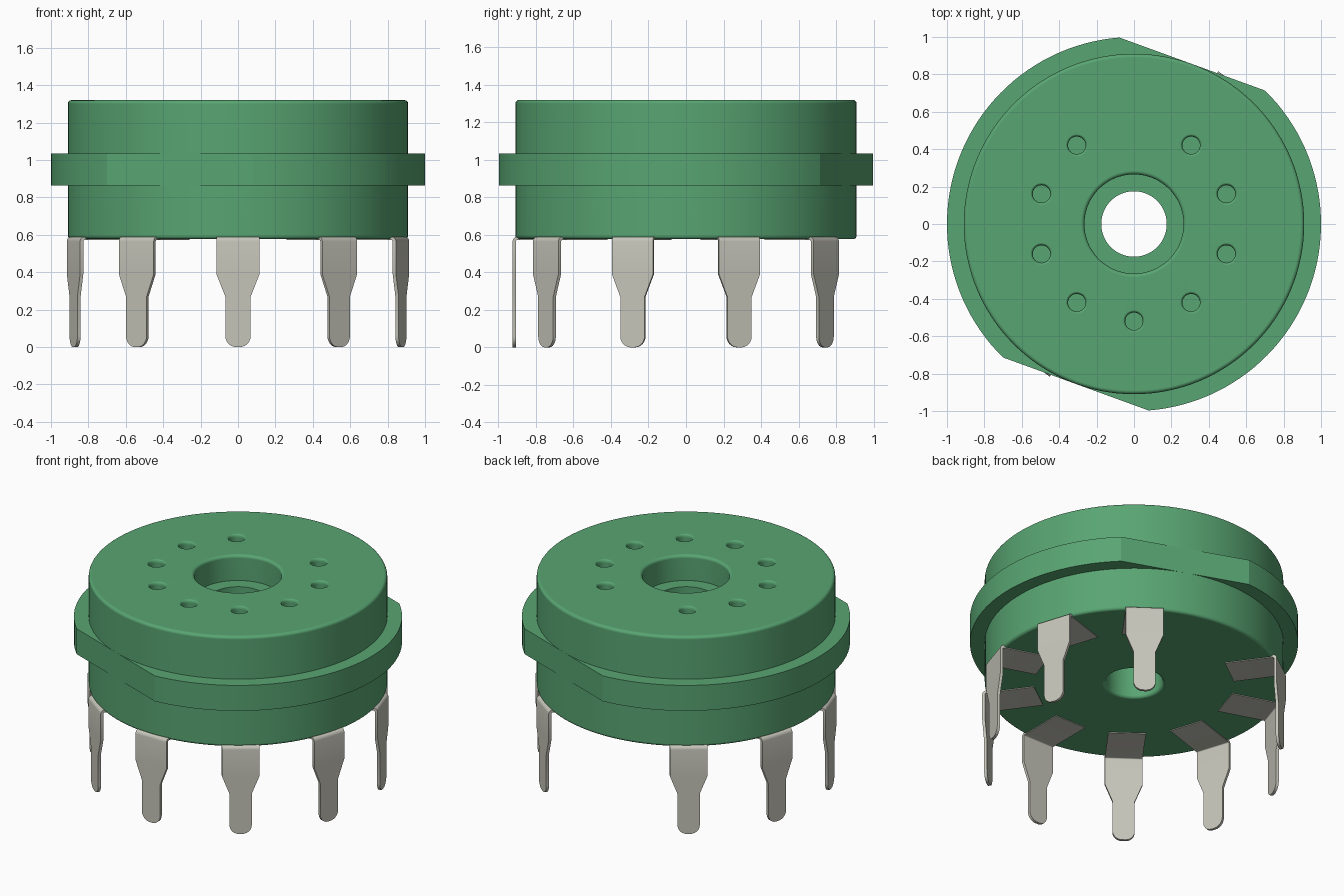
import bpy, bmesh, math
from mathutils import Matrix

cube = bpy.data.objects.get("Cube")
if cube:
    bpy.data.objects.remove(cube, do_unlink=True)


def material(name, rgb):
    m = bpy.data.materials.new(name)
    m.use_nodes = True
    m.diffuse_color = (*rgb, 1)
    m.node_tree.nodes["Principled BSDF"].inputs["Base Color"].default_value = (*rgb, 1)
    return m


GREEN = material("green_ceramic", (0.098, 0.375, 0.168))
METAL = material("tinned_metal", (0.565, 0.558, 0.490))


def add_object(name, bm, mat):
    mesh = bpy.data.meshes.new(name)
    bm.to_mesh(mesh)
    bm.free()
    mesh.materials.append(mat)
    ob = bpy.data.objects.new(name, mesh)
    bpy.context.collection.objects.link(ob)
    return ob


def activate(ob):
    bpy.ops.object.select_all(action='DESELECT')
    ob.select_set(True)
    bpy.context.view_layer.objects.active = ob


def smooth(ob, angle=35):
    activate(ob)
    bpy.ops.object.shade_smooth_by_angle(angle=math.radians(angle))


def lathe(bm, profile, steps, offset=(0, 0, 0)):
    """Revolve a closed (radius, z) profile around a vertical axis."""
    rings = []
    for i in range(steps):
        a = 2 * math.pi * i / steps
        rings.append([bm.verts.new((r * math.cos(a) + offset[0],
                                    r * math.sin(a) + offset[1], z + offset[2]))
                      for r, z in profile])
    n = len(profile)
    for i in range(steps):
        p, q = rings[i], rings[(i + 1) % steps]
        for j in range(n):
            k = (j + 1) % n
            bm.faces.new((p[j], q[j], q[k], p[k]))


def fillet(cr, cz, rad, start, n=4):
    """Quarter-circle of profile points, running counter-clockwise."""
    return [(cr + rad * math.cos(math.radians(start + 90 * i / n)),
             cz + rad * math.sin(math.radians(start + 90 * i / n))) for i in range(n + 1)]


PIN_ANGLES = [math.radians(-90 + 36 * k) for k in range(-4, 5)]
TOP, BOTTOM, R = 1.32, 0.577, 0.91

# Round body with a stepped central bore
f = 0.02
profile = (fillet(R - f, BOTTOM + f, f, 270) + fillet(R - f, TOP - f, f, 0)
           + fillet(0.265 + f, TOP - f, f, 90) + [(0.265, 1.15), (0.175, 1.15)]
           + fillet(0.175 + f, BOTTOM + f, f, 180))
bm = bmesh.new()
lathe(bm, profile, 128)
bmesh.ops.recalc_face_normals(bm, faces=bm.faces)
body = add_object("socket_body", bm, GREEN)

# Nine blind contact holes with a softened rim
bm = bmesh.new()
rim = [(0.060, 1.36), (0.060, TOP), (0.053, 1.316), (0.049, 1.309), (0.047, 1.298), (0.047, 1.10)]
for a in PIN_ANGLES:
    rows = []
    for r, z in rim:
        rows.append([bm.verts.new((0.52 * math.cos(a) + r * math.cos(t * math.pi / 12),
                                   0.52 * math.sin(a) + r * math.sin(t * math.pi / 12), z))
                     for t in range(24)])
    for p, q in zip(rows, rows[1:]):
        for t in range(24):
            u = (t + 1) % 24
            bm.faces.new((p[t], q[t], q[u], p[u]))
    bm.faces.new(rows[0])
    bm.faces.new(rows[-1][::-1])
bmesh.ops.recalc_face_normals(bm, faces=bm.faces)
cutter = add_object("hole_cutter", bm, GREEN)
cutter.hide_render = True

activate(body)
cut = body.modifiers.new("contact_holes", 'BOOLEAN')
cut.operation = 'DIFFERENCE'
cut.solver = 'EXACT'
cut.object = cutter
bpy.ops.object.modifier_apply(modifier=cut.name)
bpy.data.objects.remove(cutter, do_unlink=True)
smooth(body, 40)
weighted = body.modifiers.new("weighted_normals", 'WEIGHTED_NORMAL')
weighted.keep_sharp = True

# Mounting flange with two opposite flats, tangent to the body
half = math.degrees(math.acos(R))
angles = []
for side in (0, 180):
    start, sweep = 70 + half + side, 180 - 2 * half
    angles += [math.radians(start + sweep * i / 48) for i in range(49)]
bm = bmesh.new()
loops = [[bm.verts.new((r * math.cos(a), r * math.sin(a), z)) for a in angles]
         for r, z in ((0.85, 0.863), (1.0, 0.863), (1.0, 1.034), (0.85, 1.034))]
n = len(angles)
for j in range(4):
    p, q = loops[j], loops[(j + 1) % 4]
    for i in range(n):
        k = (i + 1) % n
        bm.faces.new((p[i], p[k], q[k], q[i]))
bmesh.ops.recalc_face_normals(bm, faces=bm.faces)
smooth(add_object("mounting_flange", bm, GREEN), 15)

# Bent solder tabs: rows of (radius, z, half width) from the inner end to the tip
rows = [(0.60, 0.59, 0.115)]
rows += [(r, z, 0.115) for r, z in reversed(fillet(0.90, 0.565, 0.025, 0))]
rows += [(0.925, 0.39, 0.115), (0.925, 0.27, 0.068)]
for i in range(7):
    t = math.radians(15 * i)
    rows.append((0.925, 0.06 * (1 - math.sin(t)), 0.010 + 0.058 * math.cos(t)))
for number, a in enumerate(PIN_ANGLES, 1):
    bm = bmesh.new()
    pairs = [(bm.verts.new((r, -w, z)), bm.verts.new((r, w, z))) for r, z, w in rows]
    for p, q in zip(pairs, pairs[1:]):
        bm.faces.new((p[0], q[0], q[1], p[1]))
    bm.transform(Matrix.Rotation(a, 4, 'Z'))
    tab = add_object(f"solder_tab_{number}", bm, METAL)
    solid = tab.modifiers.new("thickness", 'SOLIDIFY')
    solid.thickness = 0.018
    solid.offset = -1
    activate(tab)
    bpy.ops.object.modifier_apply(modifier=solid.name)
    smooth(tab, 30)
